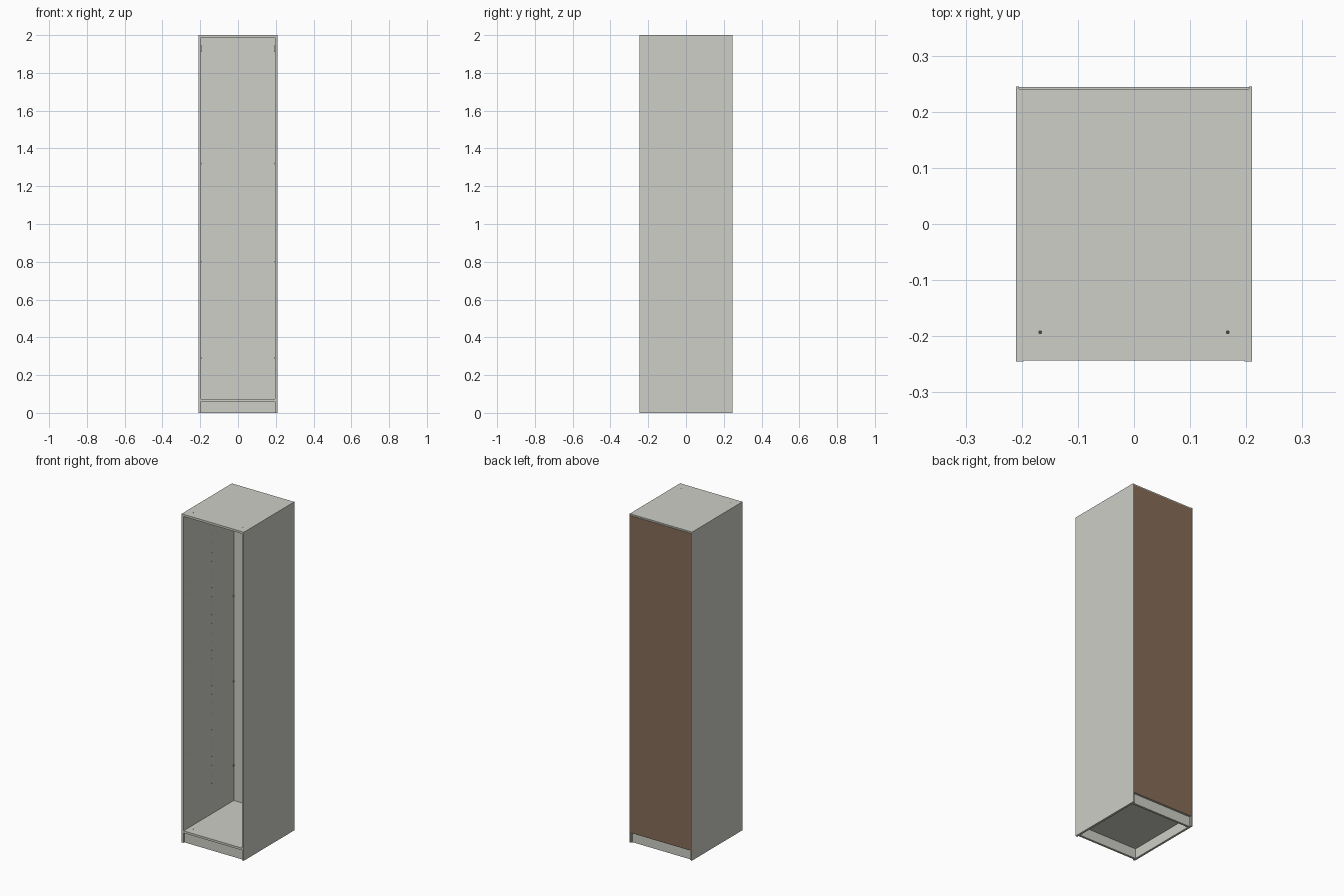
import bpy
import bmesh
from mathutils import Matrix

cube = bpy.data.objects.get("Cube")
if cube:
    bpy.data.objects.remove(cube, do_unlink=True)


def material(name, rgb):
    mat = bpy.data.materials.new(name)
    mat.use_nodes = True
    mat.diffuse_color = (*rgb, 1)
    mat.node_tree.nodes["Principled BSDF"].inputs["Base Color"].default_value = (*rgb, 1)
    return mat


PAINT = material("warm_white_paint", (0.62, 0.62, 0.57))
BOARD = material("brown_fibreboard", (0.24, 0.15, 0.096))
DARK = material("dark_hole", (0.06, 0.06, 0.055))

W, D, H = 0.21, 0.245, 2.0     # half width, half depth, height
T = 0.013                      # board thickness
IN = W - T                     # inner half width
REBATE = 0.005                 # rear groove that takes the back panel
BACK = D - 0.004               # inner face of the back panel
FLOOR = 0.073


def finish(name, bm, *mats):
    bmesh.ops.recalc_face_normals(bm, faces=bm.faces)
    mesh = bpy.data.meshes.new(name)
    bm.to_mesh(mesh)
    bm.free()
    for mat in mats:
        mesh.materials.append(mat)
    obj = bpy.data.objects.new(name, mesh)
    bpy.context.collection.objects.link(obj)
    return obj


def box(name, x, y, z, mat=PAINT):
    bm = bmesh.new()
    bmesh.ops.create_cube(bm, size=1)
    for v in bm.verts:
        v.co = [lo + (c + 0.5) * (hi - lo) for c, (lo, hi) in zip(v.co, (x, y, z))]
    return finish(name, bm, mat)


def discs(name, centres, axis, radius=0.0025, depth=0.0008, mat=DARK):
    bm = bmesh.new()
    turn = Matrix.Rotation(1.570796, 4, "Y") if axis == "X" else Matrix()
    for c in centres:
        bmesh.ops.create_cone(bm, cap_ends=True, segments=10, radius1=radius,
                              radius2=radius, depth=depth,
                              matrix=Matrix.Translation(c) @ turn)
    return finish(name, bm, mat)


# Side panels, extruded from a rebated outline
for side, label in ((1, "left"), (-1, "right")):
    outline = [(IN, -D), (W, -D), (W, D), (W - REBATE, D), (W - REBATE, BACK), (IN, BACK)]
    bm = bmesh.new()
    face = bm.faces.new([bm.verts.new((side * x, y, 0)) for x, y in outline])
    top = bmesh.ops.extrude_face_region(bm, geom=[face])["geom"]
    bmesh.ops.translate(bm, vec=(0, 0, H),
                        verts=[v for v in top if isinstance(v, bmesh.types.BMVert)])
    finish(label + "_side_panel", bm, PAINT)

    # Shelf pin holes in two columns on the inner face
    x = side * IN
    pins = [(x, y, 0.26 + i * 0.054) for i in range(29) for y in (-0.19, 0.03)]
    discs(label + "_shelf_pin_holes", pins, "X", 0.002)

    # Small clips holding the back panel
    for i, z in enumerate((0.29, 0.8, 1.32)):
        a, b = sorted((x, x - side * 0.003))
        box(f"{label}_back_clip_{i + 1}", (a, b), (BACK - 0.009, BACK), (z - 0.005, z + 0.005))

    # Wall bracket in the top rear corner: upright plate plus side flange
    a, b = sorted((x, side * 0.16))
    box(label + "_bracket_plate", (a, b), (BACK - 0.004, BACK), (1.91, 1.945))
    a, b = sorted((x, x - side * 0.006))
    box(label + "_bracket_flange", (a, b), (BACK - 0.03, BACK - 0.004), (1.91, 1.945))

# Horizontal boards and plinths
box("top_board", (-IN, IN), (-D + 0.002, BACK), (H - T, H))
box("bottom_board", (-IN, IN), (-D + 0.002, BACK), (FLOOR - T, FLOOR))
box("front_plinth", (-IN, IN), (-D + 0.01, -D + 0.01 + T), (0, FLOOR - T))
box("rear_plinth", (-IN, IN), (D - 0.012 - T, D - 0.012), (0, FLOOR - T))

# Back panel: painted inside, raw fibreboard outside
back = box("back_panel", (REBATE - W, W - REBATE), (BACK, D - 0.0005), (FLOOR - T, H - 0.008))
back.data.materials.append(BOARD)
for poly in back.data.polygons:
    poly.material_index = 1 if poly.normal.y > 0.5 else 0

# Fitting holes in the top and screw caps on the floor
fittings = [(s * 0.167, -0.193) for s in (-1, 1)]
discs("top_fitting_holes", [(x, y, H) for x, y in fittings], "Z", 0.0035)
discs("floor_screw_caps", [(x, y, FLOOR) for x, y in fittings], "Z", 0.0035)
